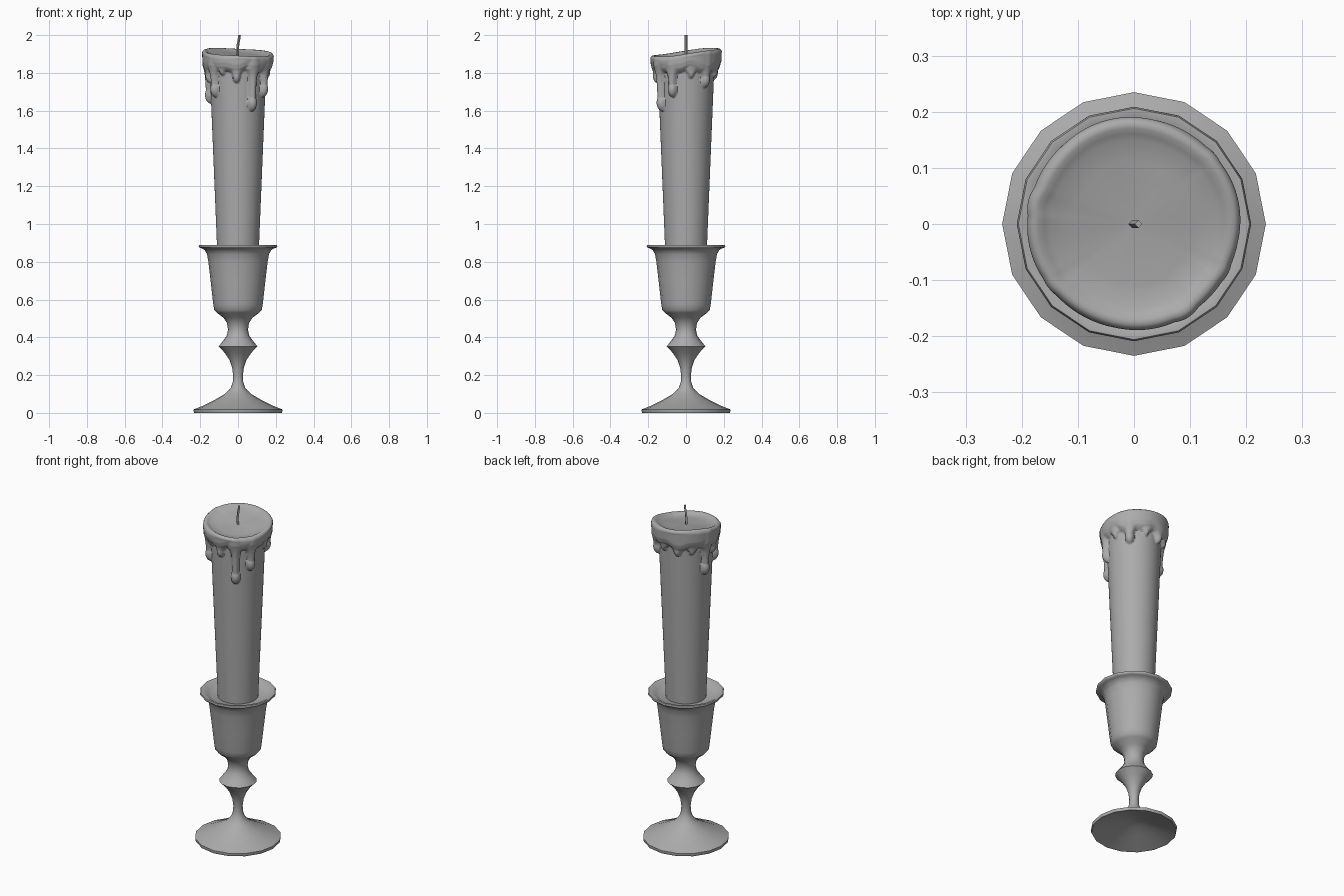
import bpy, bmesh
from math import sin, cos, pi, sqrt, radians, exp

if "Cube" in bpy.data.objects:
    bpy.data.objects.remove(bpy.data.objects["Cube"])

grey = bpy.data.materials.new("dark_grey")
grey.diffuse_color = (.41, .41, .41, 1)
grey.use_nodes = True
grey.node_tree.nodes["Principled BSDF"].inputs["Base Color"].default_value = grey.diffuse_color


def loft(name, rings, angle):
    """Skin closed rings of equal length, capping both ends."""
    bm = bmesh.new()
    loops = [[bm.verts.new(p) for p in ring] for ring in rings]
    n = len(loops[0])
    for a, b in zip(loops, loops[1:]):
        for i in range(n):
            j = (i + 1) % n
            bm.faces.new((a[i], a[j], b[j], b[i]))
    bm.faces.new(loops[0][::-1])
    bm.faces.new(loops[-1])
    me = bpy.data.meshes.new(name)
    bm.to_mesh(me)
    bm.free()
    me.materials.append(grey)
    ob = bpy.data.objects.new(name, me)
    bpy.context.collection.objects.link(ob)
    bpy.ops.object.select_all(action='DESELECT')
    ob.select_set(True)
    bpy.context.view_layer.objects.active = ob
    bpy.ops.object.shade_smooth_by_angle(angle=radians(angle))
    return ob


def circle(r, z, n, x=0, y=0):
    return [(x + r * cos(2 * pi * i / n), y + r * sin(2 * pi * i / n), z) for i in range(n)]


# Candlestick: hollow foot, knopped stem, flared cup with a shallow dish
profile = [(.01, .07), (.06, .06), (.12, .04), (.18, .018), (.232, .0), (.235, .008), (.235, .018),
           (.185, .038), (.125, .068), (.07, .1), (.038, .132), (.027, .165), (.026, .2), (.031, .24),
           (.045, .28), (.07, .318), (.103, .352), (.078, .383), (.059, .41), (.053, .44),
           (.058, .475), (.078, .505), (.112, .53), (.126, .545), (.131, .575), (.144, .69),
           (.157, .8), (.164, .84), (.176, .862), (.193, .872), (.206, .876), (.209, .882), (.206, .889),
           (.193, .889), (.165, .872), (.145, .86), (.02, .858)]
loft("candlestick", [circle(r, z, 16) for r, z in profile], 60)

# Candle: tapered shaft with a wax collar, runs and a tilted melt pool
N, ROWS = 160, 60
DRIPS = [(-60, 1.595, 1), (-28, 1.67, .95), (41, 1.72, .95), (168, 1.635, 1), (217, 1.67, .95),
         (-93, 1.745, .8), (-122, 1.785, .7), (10, 1.77, .7), (75, 1.775, .7), (108, 1.76, .8),
         (137, 1.77, .7), (192, 1.745, .8)]


def shaft(z):
    return .111 + .041 * (z - .88)


def rim(a):
    return 1.909 + .021 * sin(a) - .009 * cos(a) + .003 * sin(3 * a)


def wax(a, z):
    edge = 1.805 + .008 * sin(5 * a + 1) + .006 * sin(9 * a)
    h = 0
    if z > edge:
        h = .024 * min(1, sqrt((z - edge) / .025)) + .012 * min(1, (z - edge) / .05)
    for deg, low, s in DRIPS:
        d = abs((a - radians(deg) + pi) % (2 * pi) - pi) * .16
        # teardrop end
        q = 1 - (d / (.028 * s)) ** 2 - ((z - low - .045 * s) / (.045 * s)) ** 2
        if q > 0:
            h = max(h, .034 * s * sqrt(q))
        # run flaring into the collar
        w = .021 * s + .028 * exp(-max(0, 1.82 - z) / .025)
        if z > low + .04 * s and d < w:
            h = max(h, (.028 + .012 * exp(-max(0, 1.84 - z) / .04)) * s * sqrt(1 - (d / w) ** 2))
    return h


angles = [2 * pi * i / N for i in range(N)]


def outer(a):
    z = rim(a) - .014
    return shaft(z) + wax(a, z) + .002 * sin(4 * a + .6)


rings = [circle(shaft(.855), .855, N)]
for k in range(ROWS + 1):
    ring = []
    for a in angles:
        z = 1.58 + (rim(a) - .014 - 1.58) * k / ROWS
        r = outer(a) if k == ROWS else shaft(z) + wax(a, z)
        ring.append((r * cos(a), r * sin(a), z))
    rings.append(ring)
for inset, drop in [(.003, .006), (.01, 0), (.02, .001), (.03, .007), (.042, .013), (.08, .017), (.17, .02)]:
    ring = []
    for a in angles:
        r = max(outer(a) - inset, .012)
        # pool follows the tilt of the rim
        z = 1.908 + (rim(a) - 1.908) * min(1, r / .15) - drop
        ring.append((r * cos(a), r * sin(a), z))
    rings.append(ring)
loft("candle", rings, 60)

# Wick: slightly bent
path = [(0, 1.875), (-.003, 1.92), (0, 1.95), (.005, 1.978), (.008, 2.0)]
loft("wick", [circle(.007, z, 4, x) for x, z in path], 60)
